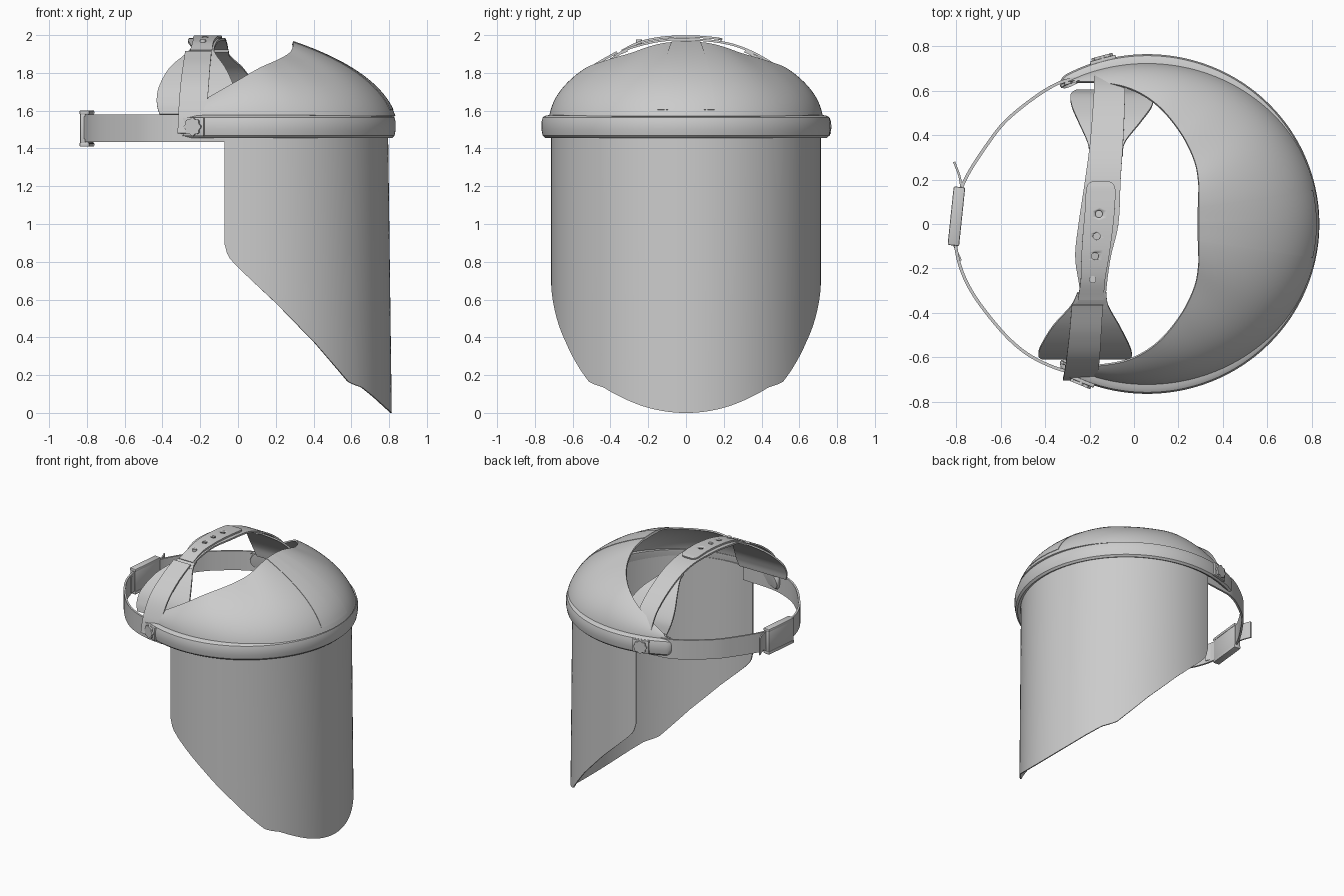
import bpy, bmesh
from math import sin, cos, radians, atan2, pi, sqrt
from mathutils import Vector, Matrix

if "Cube" in bpy.data.objects:
    bpy.data.objects.remove(bpy.data.objects["Cube"])

CX, RX, RY, END = 0.06, 0.775, 0.765, 122      # plan ellipse of the brow rim


def finish(name, bm, thick=0, bevel=0, cutters=()):
    bmesh.ops.recalc_face_normals(bm, faces=bm.faces)
    me = bpy.data.meshes.new(name)
    bm.to_mesh(me)
    bm.free()
    ob = bpy.data.objects.new(name, me)
    bpy.context.collection.objects.link(ob)
    bpy.ops.object.select_all(action='DESELECT')
    ob.select_set(True)
    bpy.context.view_layer.objects.active = ob
    if thick:
        m = ob.modifiers.new("thickness", 'SOLIDIFY')
        m.thickness, m.offset = thick, 0
    if bevel:
        m = ob.modifiers.new("bevel", 'BEVEL')
        m.width, m.segments = bevel, 2
    for c in cutters:
        m = ob.modifiers.new("hole", 'BOOLEAN')
        m.object, m.operation, m.solver = c, 'DIFFERENCE', 'EXACT'
    for m in list(ob.modifiers):
        bpy.ops.object.modifier_apply(modifier=m.name)
    bpy.ops.object.shade_smooth_by_angle(angle=radians(35))
    return ob


def grid(name, rows, thick=0, cap=False):
    """Skin a 2D list of points."""
    bm = bmesh.new()
    vs = [[bm.verts.new(p) for p in r] for r in rows]
    for a, b in zip(vs, vs[1:]):
        for i in range(len(a) - 1):
            bm.faces.new((a[i], a[i + 1], b[i + 1], b[i]))
    bmesh.ops.remove_doubles(bm, verts=bm.verts, dist=1e-5)
    if cap:
        bmesh.ops.holes_fill(bm, edges=[e for e in bm.edges if e.is_boundary], sides=0)
    return finish(name, bm, thick)


def spline(pts, t):
    """Catmull-Rom point at t in 0..1 through evenly spaced knots."""
    n = len(pts) - 1
    i = min(int(t * n), n - 1)
    f = t * n - i
    p1, p2 = Vector(pts[i]), Vector(pts[i + 1])
    p0 = Vector(pts[i - 1]) if i else 2 * p1 - p2
    p3 = Vector(pts[i + 2]) if i + 2 <= n else 2 * p2 - p1
    return 0.5 * (2 * p1 + (p2 - p0) * f + (2 * p0 - 5 * p1 + 4 * p2 - p3) * f * f
                  + (3 * p1 - p0 - 3 * p2 + p3) * f ** 3)


def ribbon(name, rows, thick=0.012, n=48, cutters=()):
    """Strap running over the head; each row is (y, z, x centre, half width)."""
    pts = []
    for k in range(n + 1):
        y, z, x, w = spline(rows, k / n)
        pts.append([(x + w * s, y, z) for s in (-1, -0.5, 0, 0.5, 1)])
    return grid(name, pts, thick)


def band(name, path, z0, z1, thick, n=80):
    """Upright strap following a plan path."""
    pts = [spline([(x, y, 0) for x, y in path], k / n) for k in range(n + 1)]
    return grid(name, [[(p.x, p.y, z) for z in (z0, z1)] for p in pts], thick)


# Clear visor: curved sheet with a pointed lower edge
LOWER = [(-0.075, 0.92), (-0.067, 0.87), (-0.05, 0.825), (0.0, 0.77), (0.2, 0.58), (0.4, 0.37),
         (0.5, 0.25), (0.57, 0.165), (0.60, 0.15), (0.64, 0.135), (0.7, 0.085), (0.79, 0.0)]


def lower_z(x):
    for (a, za), (b, zb) in zip(LOWER, LOWER[1:]):
        if x <= b:
            return za + (zb - za) * max(0, x - a) / (b - a)
    return 0.0


rows = []
for k in range(181):
    a = radians(-101.3 + 202.6 * k / 180)
    x, y = 0.07 + 0.72 * cos(a), 0.71 * sin(a)
    zb = lower_z(x)
    col = []
    for j in range(9):
        z = 1.53 + (zb - 1.53) * j / 8
        col.append((x + 0.02 * max(0, cos(a)) * (1.53 - z) / 1.53, y, z))
    rows.append(col)
grid("visor", rows, 0.008)

# Brow rim: rounded band with tapered tab ends
PROFILE = [(0.735, 1.465), (0.755, 1.455), (0.769, 1.468), (0.775, 1.50), (0.775, 1.54),
           (0.768, 1.565), (0.75, 1.575), (0.715, 1.578), (0.715, 1.565), (0.735, 1.465)]
rows = []
for k in range(201):
    d = -END + 2 * END * k / 200
    a = radians(d)
    k2 = max(0.2, sqrt(max(0, 1 - (max(0, abs(d) - 118) / 4) ** 2)))
    rows.append([(CX + (0.735 + (r - 0.735) * k2) * cos(a),
                  (0.735 + (r - 0.735) * k2) * sin(a) * RY / RX,
                  1.515 + (z - 1.515) * k2) for r, z in PROFILE])
grid("brow_rim", rows, cap=True)

# Crown: bulging shell from the rim to the head opening
OPENING = [(0.29, 0, 1.96), (0.29, 0.1, 1.955), (0.29, 0.19, 1.935), (0.27, 0.29, 1.90),
           (0.21, 0.41, 1.865), (0.11, 0.53, 1.82), (-0.01, 0.605, 1.75),
           (-0.15, 0.635, 1.67), (-0.30, 0.64, 1.58)]


def crown(d, v):
    a = radians(d)
    r = 0.768 - 0.05 * sin(a) ** 2
    p0 = Vector((CX + r * cos(a), r * sin(a), 1.57))
    p1 = spline(OPENING, abs(d) / END)
    if d < 0:
        p1.y = -p1.y
    c = p0.lerp(p1, 0.15)
    c.z = p0.z + 0.6 * (p1.z - p0.z)
    return p0 * (1 - v) ** 2 + c * 2 * v * (1 - v) + p1 * v * v


grid("crown", [[crown(-END + 2 * END * k / 120, j / 20) for j in range(21)]
               for k in range(121)], 0.012)
grid("crown_centre_panel", [[crown(-11.5 + 23 * k / 12, 0.07 + 0.93 * j / 20)
                             for j in range(21)] for k in range(13)], 0.018)

# Headband, buckle and loose strap ends
band("headband", [(0.0, 0.685), (-0.18, 0.665), (-0.35, 0.63), (-0.55, 0.49), (-0.66, 0.36),
                  (-0.77, 0.18), (-0.805, 0.02), (-0.80, -0.12), (-0.76, -0.25),
                  (-0.68, -0.38), (-0.55, -0.53), (-0.42, -0.62), (-0.25, -0.675),
                  (0.0, -0.69)], 1.435, 1.58, 0.014)
band("strap_tail_long", [(-0.775, 0.14), (-0.785, 0.21), (-0.81, 0.28)], 1.45, 1.575, 0.01, 12)
band("strap_tail_short", [(-0.815, -0.08), (-0.80, -0.12), (-0.78, -0.165)], 1.45, 1.57, 0.01, 12)


def box(name, loc, size, turn, bevel=0.006):
    bm = bmesh.new()
    bmesh.ops.create_cube(bm, size=1, matrix=Matrix.Translation(loc)
                          @ Matrix.Rotation(turn, 4, 'Z') @ Matrix.Diagonal((*size, 1)))
    return finish(name, bm, bevel=bevel)


TURN = radians(-6)
box("buckle", (-0.80, 0.035, 1.508), (0.045, 0.26, 0.165), TURN)
for name, z in (("buckle_lower_edge", 1.42), ("buckle_upper_edge", 1.59)):
    box(name, (-0.80, 0.035, z), (0.052, 0.265, 0.022), TURN)

# Overhead strap, its flared side pads and outer straps
ribbon("overhead_strap", [(0.70, 1.48, -0.11, 0.07), (0.675, 1.6, -0.11, 0.07),
                          (0.61, 1.72, -0.11, 0.07), (0.5, 1.82, -0.115, 0.072),
                          (0.35, 1.91, -0.125, 0.075), (0.2, 1.96, -0.14, 0.08),
                          (0, 1.978, -0.16, 0.09), (-0.15, 1.968, -0.185, 0.08),
                          (-0.3, 1.93, -0.185, 0.06), (-0.38, 1.885, -0.195, 0.07)])
ribbon("right_pad", [(-0.31, 1.92, -0.19, 0.065), (-0.37, 1.89, -0.20, 0.085),
                     (-0.46, 1.82, -0.215, 0.15), (-0.55, 1.72, -0.22, 0.2),
                     (-0.59, 1.64, -0.22, 0.21), (-0.605, 1.58, -0.22, 0.195)])
ribbon("left_pad", [(0.31, 1.915, -0.125, 0.075), (0.37, 1.885, -0.125, 0.085),
                    (0.46, 1.82, -0.11, 0.14), (0.53, 1.74, -0.10, 0.18),
                    (0.58, 1.66, -0.10, 0.185), (0.60, 1.58, -0.10, 0.16)])
ribbon("right_strap", [(-0.365, 1.91, -0.21, 0.07), (-0.5, 1.83, -0.22, 0.072),
                       (-0.61, 1.73, -0.23, 0.075), (-0.675, 1.6, -0.24, 0.075),
                       (-0.70, 1.48, -0.245, 0.075)])

# Adjustment tongue with peg holes and a peg
tongue = ribbon("adjustment_tongue", [(0.192, 1.976, -0.15, 0.035), (0.18, 1.979, -0.15, 0.055),
                                      (0.15, 1.984, -0.15, 0.066), (0.05, 1.992, -0.155, 0.067),
                                      (-0.05, 1.992, -0.165, 0.066), (-0.15, 1.983, -0.175, 0.062),
                                      (-0.25, 1.96, -0.185, 0.055), (-0.34, 1.917, -0.195, 0.058)])


def cylinder(name, loc, r, depth):
    bm = bmesh.new()
    bmesh.ops.create_cone(bm, cap_ends=True, segments=20, radius1=r, radius2=r, depth=depth,
                          matrix=Matrix.Translation(loc))
    return finish(name, bm)


bpy.context.view_layer.objects.active = tongue
for i, (x, y) in enumerate([(-0.158, 0.045), (-0.168, -0.055), (-0.176, -0.145)]):
    cut = cylinder("hole_cutter_%d" % i, (x, y, 1.98), 0.016, 0.1)
    cut.hide_render = cut.hide_viewport = True
    m = tongue.modifiers.new("hole", 'BOOLEAN')
    m.object, m.operation = cut, 'DIFFERENCE'
cylinder("strap_peg", (-0.186, -0.25, 1.962), 0.016, 0.03)


# Side plates and lobed pivot knobs on the rim
def pivot(side, x, sign):
    a = atan2(sign * sqrt(1 - ((x - CX) / RX) ** 2), (x - CX) / RX)
    p = Vector((CX + RX * cos(a), RY * sin(a), 1.515))
    out = Vector((cos(a), sin(a), 0))
    box(side + "_pivot_plate", p - out * 0.002, (0.02, 0.12, 0.098), a, 0.004)
    bm = bmesh.new()
    rot = Matrix.Translation(p) @ Matrix.Rotation(a, 4, 'Z') @ Matrix.Rotation(pi / 2, 4, 'Y')
    ring = []
    for k in range(64):
        t = 2 * pi * k / 64
        r = 0.045 + 0.004 * cos(8 * t)
        ring.append(bm.verts.new(rot @ Vector((r * cos(t), r * sin(t), 0))))
    face = bm.faces.new(ring)
    ext = bmesh.ops.extrude_face_region(bm, geom=[face])
    bmesh.ops.translate(bm, vec=out * 0.02,
                        verts=[g for g in ext["geom"] if isinstance(g, bmesh.types.BMVert)])
    finish(side + "_pivot_knob", bm)


pivot("right", -0.235, -1)
pivot("left", -0.14, 1)
